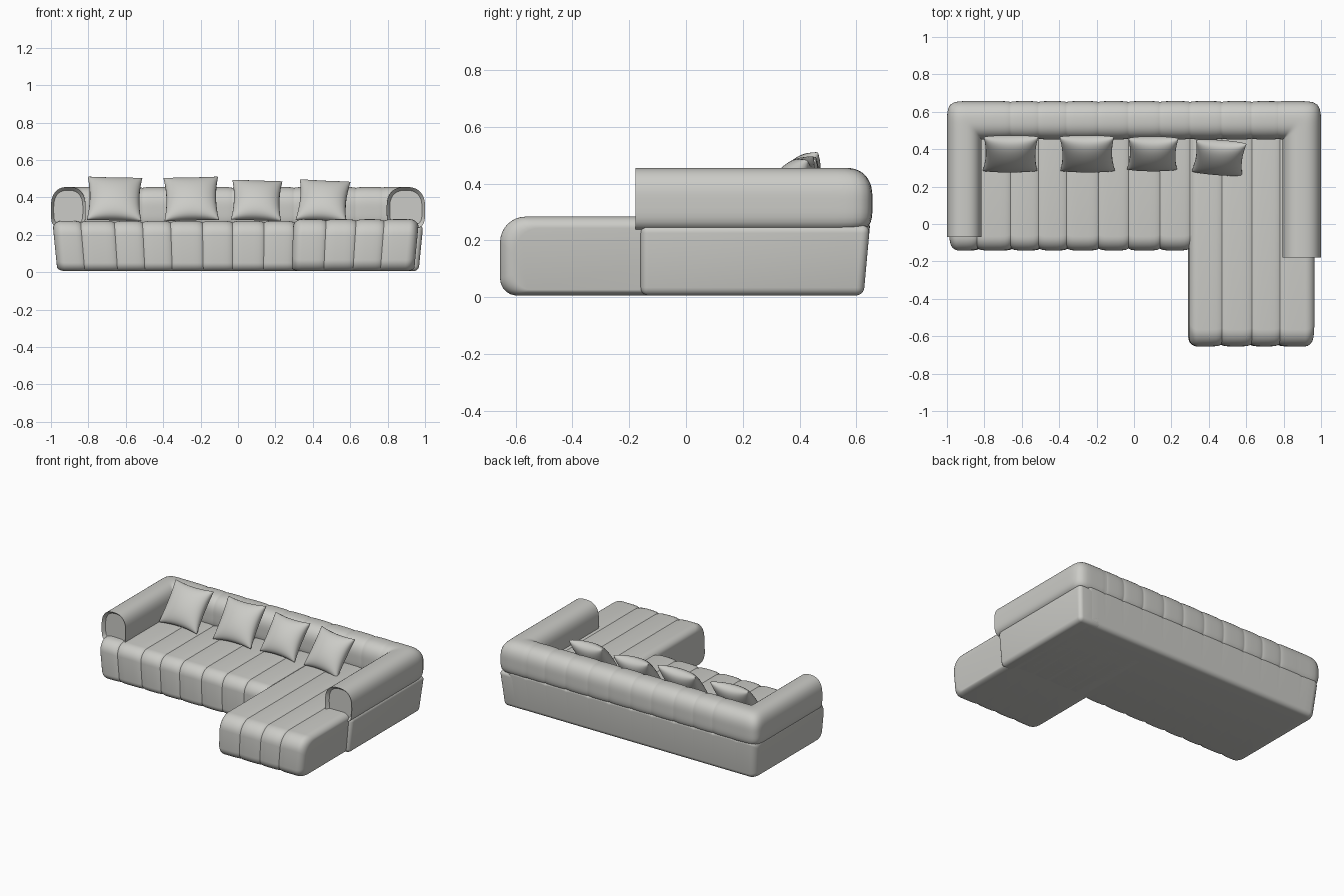
import bpy, bmesh, math
from mathutils import Matrix, Vector

if "Cube" in bpy.data.objects:
    bpy.data.objects.remove(bpy.data.objects["Cube"])

fabric = bpy.data.materials.new("light_grey_fabric")
fabric.use_nodes = True
GREY = (0.6, 0.6, 0.57, 1)
fabric.diffuse_color = GREY
fabric.node_tree.nodes["Principled BSDF"].inputs["Base Color"].default_value = GREY


def finish(name, bm, angle=40):
    bmesh.ops.recalc_face_normals(bm, faces=bm.faces)
    mesh = bpy.data.meshes.new(name)
    bm.to_mesh(mesh)
    bm.free()
    obj = bpy.data.objects.new(name, mesh)
    bpy.context.collection.objects.link(obj)
    mesh.materials.append(fabric)
    bpy.ops.object.select_all(action="DESELECT")
    obj.select_set(True)
    bpy.context.view_layer.objects.active = obj
    bpy.ops.object.shade_smooth_by_angle(angle=math.radians(angle))
    return obj


def loft(name, rings):
    """Skin closed rings of equal length and cap both ends."""
    bm = bmesh.new()
    loops = [[bm.verts.new(p) for p in ring] for ring in rings]
    n = len(loops[0])
    for a, b in zip(loops, loops[1:]):
        for i in range(n):
            j = (i + 1) % n
            bm.faces.new((a[i], a[j], b[j], b[i]))
    bm.faces.new(loops[0])
    bm.faces.new(loops[-1])
    bmesh.ops.remove_doubles(bm, verts=bm.verts, dist=0.0001)
    return finish(name, bm)


def stations(x0, x1, seams, r):
    """Positions along x, denser at the seams and the rounded ends."""
    xs = {x0, x1}
    for s in seams:
        xs |= {s + d * k for d in (0, 0.006, 0.015, 0.03, 0.055) for k in (-1, 1)}
    for i in range(1, 9):
        e = r * (1 - math.cos(i * math.pi / 16))
        xs |= {x0 + e, x1 - e}
    return sorted(x for x in xs if x0 <= x <= x1)


def seam_dip(x, seams, depth):
    return depth * math.exp(-min(abs(x - s) for s in seams) / 0.016)


def taper(x, y, z):
    """Pull the outer sides inward toward the floor."""
    t = max(0, 1 - z / 0.25)
    return (x * (1 - 0.025 * t), y * (1 - 0.035 * t) if y > 0 else y, z)


def rounded_section(y0, y1, z0, z1, radii):
    """Rounded rectangle in y and z; radii run front bottom, back bottom, back top, front top."""
    corners = [(y0, z0, 1, 1), (y1, z0, -1, 1), (y1, z1, -1, -1), (y0, z1, 1, -1)]
    pts = []
    for k, ((y, z, sy, sz), r) in enumerate(zip(corners, radii)):
        for i in range(9):
            a = math.pi * (1 + k / 2 + i / 16)
            pts.append((y + sy * r + r * math.cos(a), z + sz * r + r * math.sin(a)))
    return pts


def channel_seat(name, x0, x1, y0, y1, z1, seams, r, radii):
    """Upholstered block with pinched seams running front to back."""
    rings = []
    for x in stations(x0, x1, seams, r):
        e = min(1, (x - x0) / r, (x1 - x) / r)
        end = r * (1 - math.sqrt(max(0, 1 - (1 - e) ** 2)))
        c = end + seam_dip(x, seams, 0.011)
        section = rounded_section(y0 + c, y1 - end, 0.006 + end * 0.4, z1 - c * 0.8, radii)
        rings.append([taper(x, y, z) for y, z in section])
    loft(name, rings)


# Seat and chaise
SEAMS = [-0.84, -0.66, -0.51, -0.36, -0.19, -0.03, 0.14, 0.3, 0.47, 0.63, 0.78]
channel_seat("main_seat", -0.99, 0.94, -0.142, 0.648, 0.275, SEAMS, 0.05,
             (0.045, 0.03, 0.03, 0.075))
channel_seat("chaise_seat", 0.295, 0.965, -0.655, 0.5, 0.284, SEAMS[8:], 0.05,
             (0.06, 0.03, 0.03, 0.09))

# Plain panel under the left arm
bm = bmesh.new()
bmesh.ops.create_cube(bm, size=1)
for v in bm.verts:
    v.co = (0.9 + v.co.x * 0.18, 0.244 + v.co.y * 0.808, 0.13 + v.co.z * 0.248)
bmesh.ops.bevel(bm, geom=bm.edges[:], offset=0.028, segments=5, profile=0.5, affect="EDGES")
for v in bm.verts:
    v.co = taper(*v.co)
finish("left_arm_base", bm)


# Bolster running around the right arm, back and left arm
def bolster_ring(px, py, vx, vy, shrink=1.0):
    """Arched section standing on an inner point and spreading outward along a vector."""
    ring = []
    for i in range(48):
        a = i * math.tau / 48
        c, s = math.cos(a), math.sin(a)
        n = 2.5 if s > 0 else 4.5
        k = shrink * (abs(c) ** n + abs(s) ** n) ** (-1 / n)
        w = 0.5 + 0.5 * c * k
        ring.append((px + vx * w, py + vy * w, 0.345 + 0.111 * s * k))
    return ring


INNER_Y, DEPTH = 0.452, 0.205
ARMS = {-1: (0.815, 0.185, -0.07), 1: (0.795, 0.205, -0.178)}


def arm_rings(side):
    """Rings from the arm's front tip through its mitred back corner."""
    inner, width, front = ARMS[side]
    rings = []
    for i in range(8):
        a = i * math.pi / 14
        rings.append(bolster_ring(side * inner, front + 0.022 * (1 - math.sin(a)),
                                  side * width, 0, 0.84 + 0.16 * math.sin(a)))
    rings.reverse()
    rings = rings[::-1]
    for i in range(17):
        a = i * math.pi / 32
        c, s = math.cos(a), math.sin(a)
        k = (c ** 7 + abs(s) ** 7) ** (-1 / 7)
        rings.append(bolster_ring(side * inner, INNER_Y, side * width * c * k, DEPTH * s * k))
    return rings


back = [bolster_ring(x, INNER_Y, 0, DEPTH, 1 - seam_dip(x, SEAMS, 0.045))
        for x in stations(-0.79, 0.77, SEAMS[1:-1], 0.02)]
loft("arm_and_back_bolster", arm_rings(-1) + back + arm_rings(1)[::-1])


# Loose throw cushions
def cushion(name, x, y, z, size, thick, roll, turn):
    n = 20
    bm = bmesh.new()
    for side in (-1, 1):
        grid = []
        for i in range(n + 1):
            u = math.sin((i / n - 0.5) * math.pi)
            row = []
            for j in range(n + 1):
                v = math.sin((j / n - 0.5) * math.pi)
                puff = ((1 - u * u) * (1 - v * v)) ** 0.42
                row.append(bm.verts.new((u * size / 2 * (1 - 0.09 * (1 - v * v)),
                                         side * thick / 2 * puff,
                                         v * size / 2 * (1 - 0.09 * (1 - u * u)))))
            grid.append(row)
        for i in range(n):
            for j in range(n):
                bm.faces.new((grid[i][j], grid[i + 1][j], grid[i + 1][j + 1], grid[i][j + 1]))
    bmesh.ops.remove_doubles(bm, verts=bm.verts, dist=0.0001)
    pose = (Matrix.Translation(Vector((x, y, z))) @ Matrix.Rotation(turn, 4, "Z")
            @ Matrix.Rotation(math.radians(-38), 4, "X") @ Matrix.Rotation(roll, 4, "Y"))
    bmesh.ops.transform(bm, matrix=pose, verts=bm.verts)
    finish(name, bm, 60)


cushion("cushion_far_right", -0.66, 0.375, 0.392, 0.292, 0.13, 0.03, 0.02)
cushion("cushion_mid_right", -0.25, 0.375, 0.392, 0.292, 0.13, -0.03, -0.02)
cushion("cushion_mid_left", 0.1, 0.375, 0.384, 0.268, 0.13, 0.04, 0.02)
cushion("cushion_far_left", 0.455, 0.355, 0.382, 0.272, 0.13, 0.06, -0.04)
